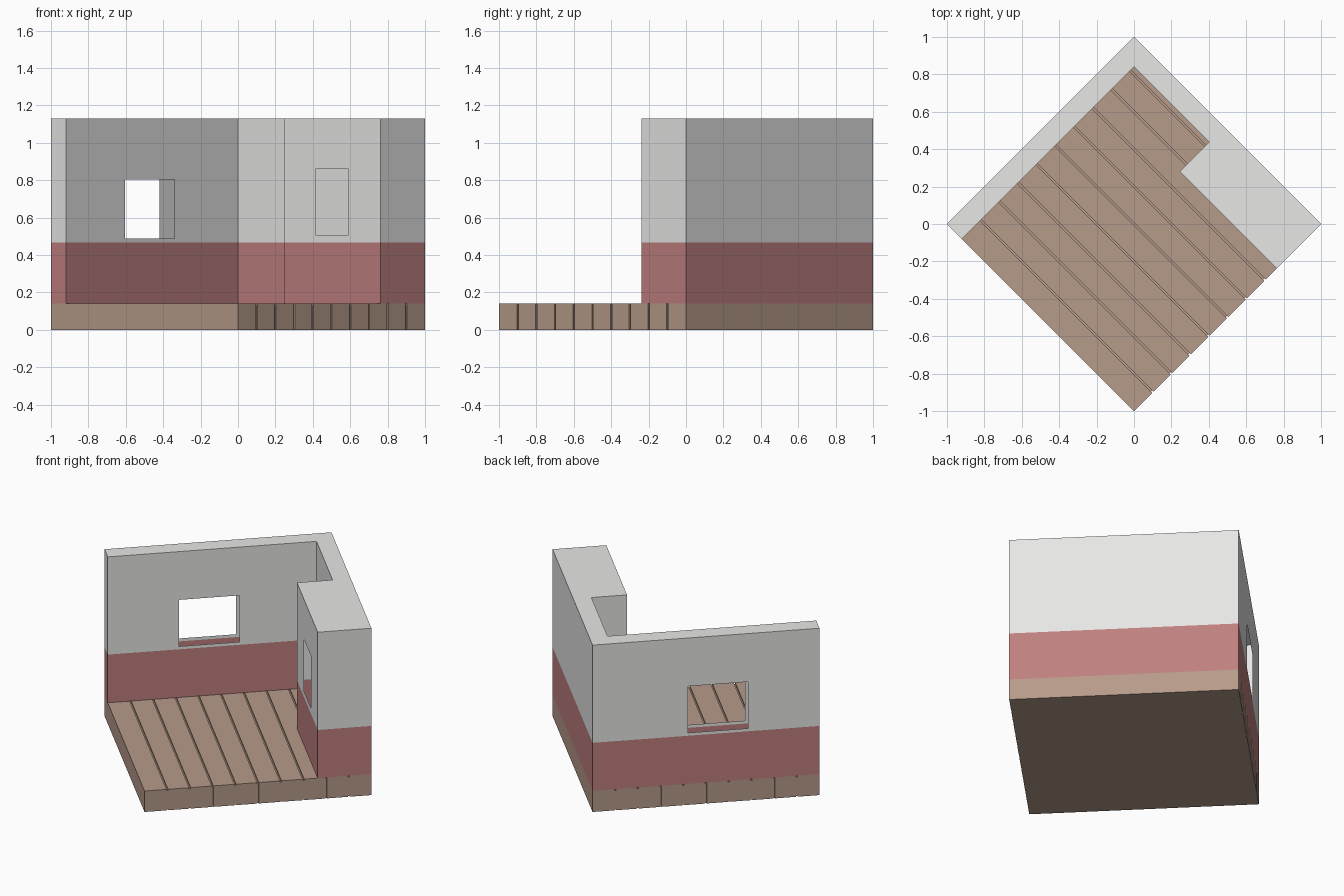
import bpy, bmesh, math
from mathutils import Vector

if "Cube" in bpy.data.objects:
    bpy.data.objects.remove(bpy.data.objects["Cube"])

H = math.sqrt(0.5)            # half side of the square plan
FLOOR, BAND, TOP = 0.142, 0.468, 1.13
TURN = math.radians(45)       # the plan is turned to stand on a corner


def material(name, rgb):
    m = bpy.data.materials.new(name)
    m.diffuse_color = (*rgb, 1)
    m.use_nodes = True
    m.node_tree.nodes["Principled BSDF"].inputs["Base Color"].default_value = m.diffuse_color
    return m


GREY = material("pale wall grey", (0.80, 0.80, 0.79))
RED = material("dusty red", (0.525, 0.215, 0.215))
WOOD = material("wood brown", (0.47, 0.325, 0.255))


def finish(name, bm, mats):
    me = bpy.data.meshes.new(name)
    bm.to_mesh(me)
    bm.free()
    for m in mats:
        me.materials.append(m)
    ob = bpy.data.objects.new(name, me)
    ob.rotation_euler.z = TURN
    bpy.context.collection.objects.link(ob)
    return ob


def box(name, lo, hi, mat):
    bm = bmesh.new()
    bmesh.ops.create_cube(bm, size=1)
    for v in bm.verts:
        v.co = Vector([lo[i] + (v.co[i] + 0.5) * (hi[i] - lo[i]) for i in range(3)])
    return finish(name, bm, [mat])


# Floor: ten planks with narrow gaps over a slightly inset backing
N, GAP = 10, 0.010
W = 2 * H / N
for i in range(N):
    a = -H + i * W + (GAP / 2 if i else 0)
    b = -H + (i + 1) * W - (GAP / 2 if i < N - 1 else 0)
    box(f"floor_plank_{i + 1}", (a, -H, 0), (b, H, FLOOR), WOOD)
box("floor_backing", (-H + 0.02, -H + 0.008, 0), (H - 0.02, H - 0.008, FLOOR - 0.012), WOOD)

# Hollow wall: plan outline, counter-clockwise, in the unturned frame
IN, THICK, STEP = 0.594, 0.372, 0.025
plan = [(THICK, -H), (H, -H), (H, H), (-H, H), (-H, IN), (IN, IN), (IN, STEP), (THICK, STEP)]

# Window openings per outline edge: (axis, from, to, bottom, top)
back_window = (0, -0.262, 0.113, 0.488, 0.803)
holes = {2: back_window, 4: back_window, 7: (1, -0.462, -0.215, 0.508, 0.86)}

bm = bmesh.new()
for i, p in enumerate(plan):
    q = plan[(i + 1) % len(plan)]
    hole = holes.get(i)
    ts, zs = [0, 1], [FLOOR, BAND, TOP]
    if hole:
        k, lo, hi, z0, z1 = hole
        ts += [(c - p[k]) / (q[k] - p[k]) for c in (lo, hi)]
        zs += [z0, z1]
    ts.sort()
    zs.sort()
    for a, t in enumerate(ts[:-1]):
        for b, z in enumerate(zs[:-1]):
            if hole and a == 1 and abs(z - hole[3]) < 1e-6:
                continue      # leave the window open
            corners = [(t, z), (ts[a + 1], z), (ts[a + 1], zs[b + 1]), (t, zs[b + 1])]
            f = bm.faces.new([bm.verts.new((p[0] + (q[0] - p[0]) * s,
                                            p[1] + (q[1] - p[1]) * s, h)) for s, h in corners])
            f.material_index = 1 if z < BAND - 1e-6 else 0
# Top cap, in two convex pieces
for x0, y0, x1, y1 in ((-H, IN, H, H), (IN, STEP, H, IN), (THICK, -H, H, STEP)):
    bm.faces.new([bm.verts.new(c) for c in
                  ((x0, y0, TOP), (x1, y0, TOP), (x1, y1, TOP), (x0, y1, TOP))])
bmesh.ops.remove_doubles(bm, verts=bm.verts, dist=1e-5)
finish("walls", bm, [GREY, RED])
